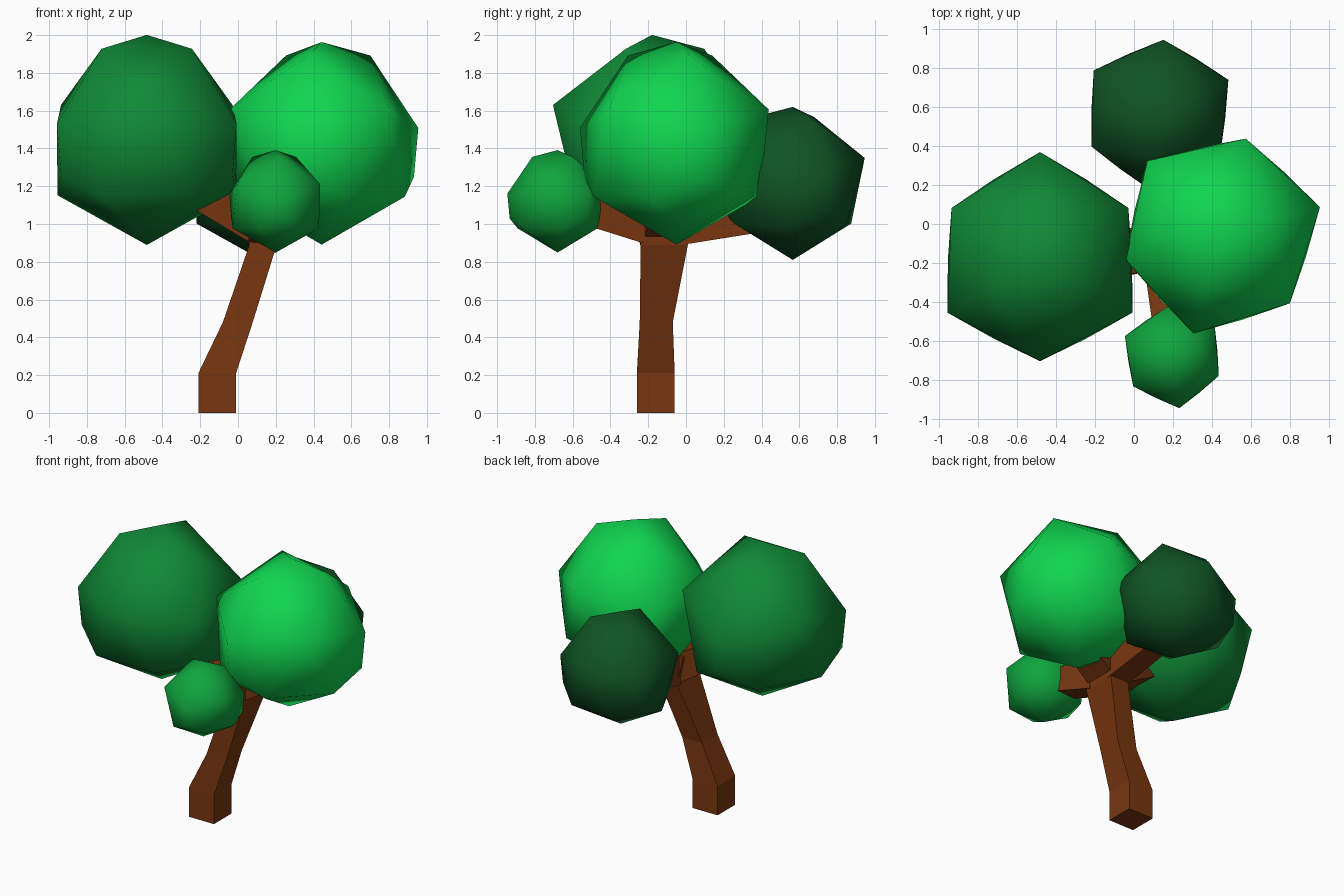
import bpy, bmesh
from math import cos, sin, radians

if "Cube" in bpy.data.objects:
    bpy.data.objects.remove(bpy.data.objects["Cube"])


def material(name, rgb):
    m = bpy.data.materials.new(name)
    m.diffuse_color = (*rgb, 1)
    m.use_nodes = True
    m.node_tree.nodes["Principled BSDF"].inputs["Base Color"].default_value = m.diffuse_color
    return m


def finish(name, bm, mat, smooth):
    bmesh.ops.recalc_face_normals(bm, faces=bm.faces)
    me = bpy.data.meshes.new(name)
    bm.to_mesh(me)
    bm.free()
    me.materials.append(mat)
    me.polygons.foreach_set("use_smooth", [smooth] * len(me.polygons))
    ob = bpy.data.objects.new(name, me)
    bpy.context.collection.objects.link(ob)


# Unit foliage ball: rings of (height, radius, angles), wrapped in a hull
RINGS = [(1, 0, [0]), (0.868, 0.497, [90, 210, 330]), (0.333, 0.943, [30, 150, 270]),
         (0.152, 0.988, [90, 210, 330]), (-0.333, 0.943, [90, 210, 330]),
         (-0.527, 0.85, range(0, 360, 60)), (-1, 0, [0])]


def foliage(name, centre, radius, turn, rgb):
    bm = bmesh.new()
    for h, r, angles in RINGS:
        for a in angles:
            t = radians(a + turn)
            p = (r * cos(t), r * sin(t), h)
            bm.verts.new([c + radius * v for c, v in zip(centre, p)])
    bmesh.ops.convex_hull(bm, input=bm.verts)
    finish(name, bm, material(name, rgb), True)


def loft(name, rings, mat):
    bm = bmesh.new()
    rows = [[bm.verts.new(p) for p in ring] for ring in rings]
    for a, b in zip(rows, rows[1:]):
        for i in range(4):
            j = (i + 1) % 4
            bm.faces.new((a[i], a[j], b[j], b[i]))
    bm.faces.new(rows[0])
    bm.faces.new(rows[-1])
    finish(name, bm, mat, False)


# Rectangle across one axis: position, then the ranges of the other two axes
def rect(axis, pos, u0, u1, v0, v1):
    ring = []
    for u, v in ((u0, v0), (u1, v0), (u1, v1), (u0, v1)):
        p = [u, v]
        p.insert(axis, pos)
        ring.append(p)
    return ring


bark = material("bark", (0.19, 0.037, 0.005))

# Bent trunk
loft("trunk", [rect(2, 0, -.21, -.01, -.26, -.06),
               rect(2, .21, -.21, -.01, -.26, -.06),
               rect(2, .48, -.08, .078, -.245, -.07),
               rect(2, .89, .06, .205, -.24, .01),
               rect(2, 1.1, .02, .22, -.24, .01)], bark)

# Branches reaching into each ball
loft("left_branch", [rect(0, .1, -.24, 0, .88, 1.1),
                     rect(0, -.25, -.29, -.06, 1.09, 1.28)], bark)
loft("right_branch", [rect(0, .15, -.23, 0, .9, 1.1),
                      rect(0, .45, -.17, .05, 1.07, 1.27)], bark)
loft("front_branch", [rect(1, -.2, .05, .21, .89, 1.1),
                      rect(1, -.55, .1, .26, 1.0, 1.17)], bark)
loft("back_branch", [rect(1, -.02, .05, .21, .89, 1.1),
                     rect(1, .42, .05, .2, .96, 1.14)], bark)

# Foliage
foliage("left_foliage", (-.483, -.18, 1.445), .556, 0, (.005, .25, .037))
foliage("right_foliage", (.443, -.05, 1.427), .536, 45, (.005, .66, .08))
foliage("front_foliage", (.2, -.68, 1.12), .271, 67, (.005, .38, .048))
foliage("back_foliage", (.125, .565, 1.215), .405, 56, (.005, .09, .018))
